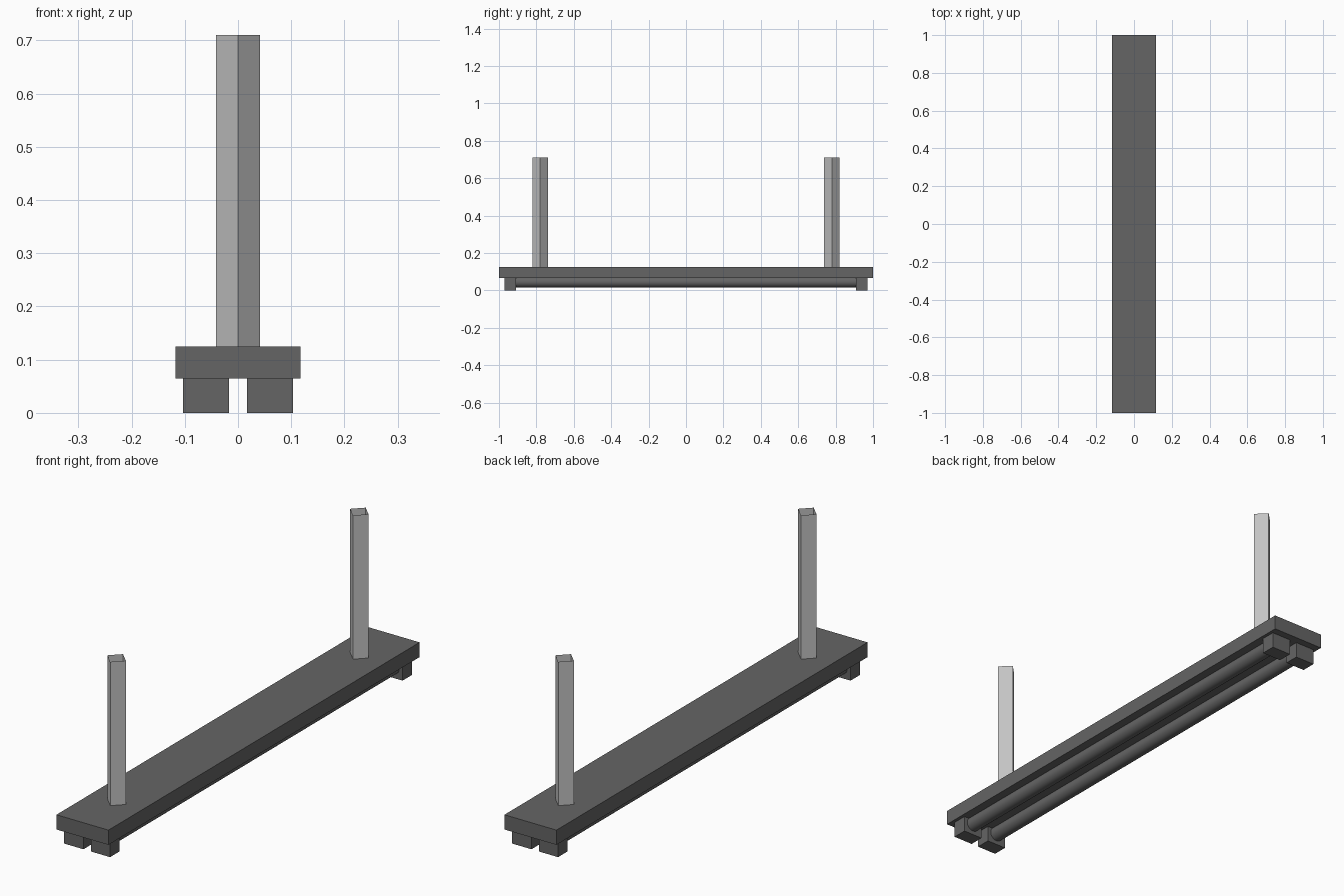
import bpy
import math

cube = bpy.data.objects.get("Cube")
if cube:
    bpy.data.objects.remove(cube, do_unlink=True)


def material(name, grey):
    mat = bpy.data.materials.new(name)
    mat.use_nodes = True
    colour = (grey, grey, grey, 1)
    mat.diffuse_color = colour
    mat.node_tree.nodes["Principled BSDF"].inputs["Base Color"].default_value = colour
    return mat


dark = material("dark grey", 0.13)
light = material("light grey", 0.55)


def box(name, centre, size, mat):
    bpy.ops.mesh.primitive_cube_add(size=1, location=centre)
    obj = bpy.context.object
    obj.name = name
    obj.scale = size
    bpy.ops.object.transform_apply(location=False, rotation=False, scale=True)
    obj.data.materials.append(mat)


def tube(name, centre, radius, length, sides, mat, turn=0):
    bpy.ops.mesh.primitive_cylinder_add(
        vertices=sides, radius=radius, depth=length, end_fill_type='NOTHING',
        location=centre, rotation=(turn, 0, 0))
    obj = bpy.context.object
    obj.name = name
    obj.data.materials.append(mat)
    return obj


# Long flat board
box("board", (0, 0, 0.095), (0.234, 2, 0.06), dark)

# Open square posts, set cornerwise on the board
for end, y in (("front", -0.78), ("back", 0.78)):
    tube(end + "_post", (0, y, 0.4175), 0.041, 0.585, 4, light)

# Two round rods under the board, each held between end blocks
for side, x in (("left", 0.06), ("right", -0.06)):
    rod = tube(side + "_rod", (x, 0, 0.045), 0.029, 1.86, 32, dark, math.pi / 2)
    bpy.ops.object.shade_smooth_by_angle()
    for end, y in (("front", -0.94), ("back", 0.94)):
        box(f"{side}_{end}_block", (x, y, 0.0325), (0.087, 0.06, 0.065), dark)
